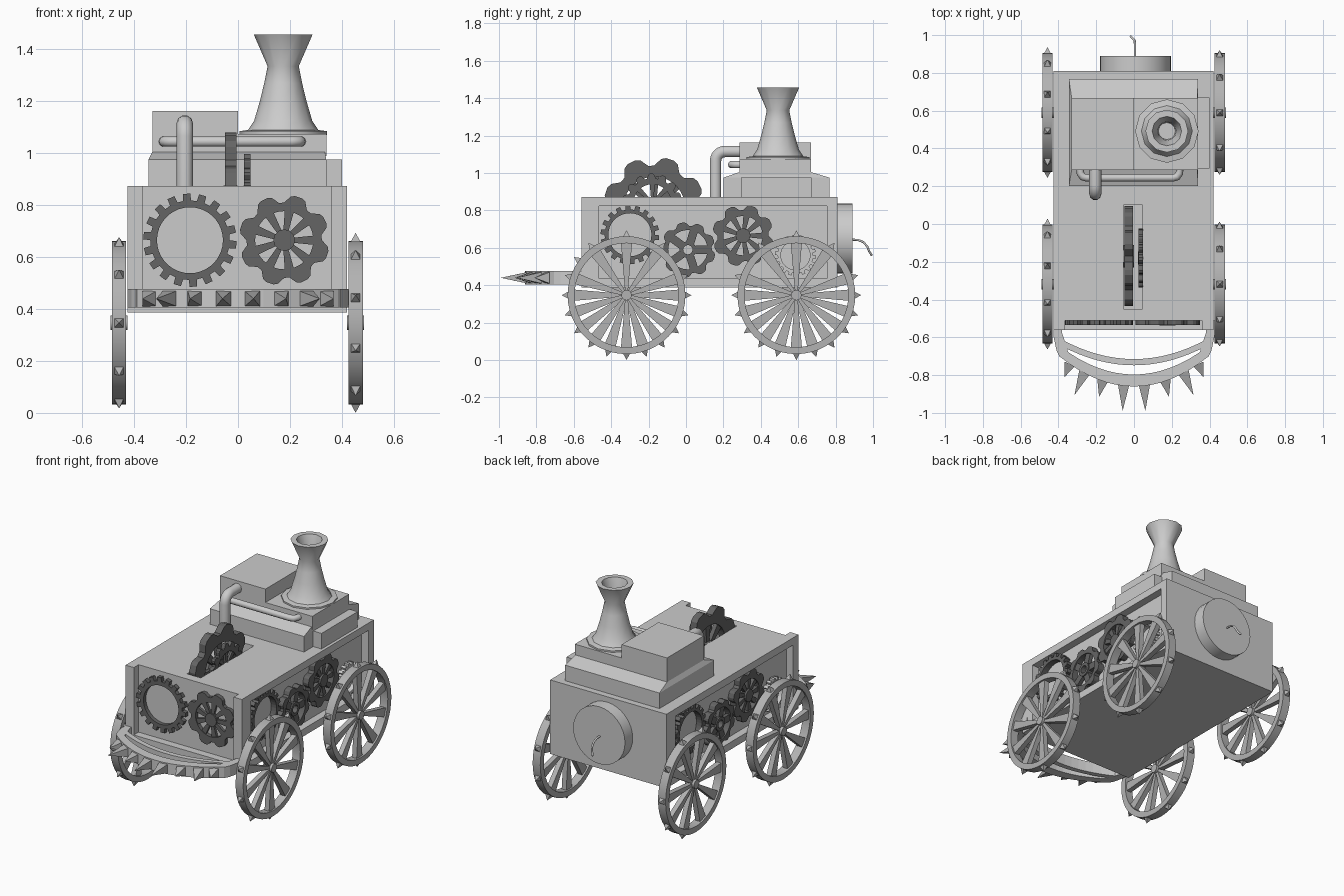
import bpy, bmesh, math
from mathutils import Vector, Matrix

if "Cube" in bpy.data.objects:
    bpy.data.objects.remove(bpy.data.objects["Cube"])

def mat(name, g):
    m = bpy.data.materials.new(name)
    m.diffuse_color = (g, g, g, 1)
    m.use_nodes = True
    m.node_tree.nodes["Principled BSDF"].inputs["Base Color"].default_value = m.diffuse_color
    return m
DARK, STEEL = mat("dark_iron", 0.13), mat("steel", 0.45)

def finish(name, bm, material=None, smooth=False):
    bmesh.ops.recalc_face_normals(bm, faces=bm.faces[:])
    me = bpy.data.meshes.new(name)
    bm.to_mesh(me)
    bm.free()
    ob = bpy.data.objects.new(name, me)
    bpy.context.collection.objects.link(ob)
    if material:
        me.materials.append(material)
    if smooth:
        bpy.ops.object.select_all(action='DESELECT')
        ob.select_set(True)
        bpy.context.view_layer.objects.active = ob
        bpy.ops.object.shade_smooth_by_angle(angle=math.radians(40))
    return ob

def loft(bm, rings, cap=True, loop=False):
    vs = [[bm.verts.new(p) for p in r] for r in rings]
    pairs = list(zip(vs, vs[1:])) + ([(vs[-1], vs[0])] if loop else [])
    for a, b in pairs:
        for i in range(len(a)):
            j = (i + 1) % len(a)
            bm.faces.new((a[i], a[j], b[j], b[i]))
    if cap and not loop:
        bm.faces.new(vs[0][::-1])
        bm.faces.new(vs[-1])

def rect(x0, x1, y0, y1, z):
    return [(x0, y0, z), (x1, y0, z), (x1, y1, z), (x0, y1, z)]

def box(name, *bounds):
    bm = bmesh.new()
    for x0, x1, y0, y1, z0, z1 in bounds:
        loft(bm, [rect(x0, x1, y0, y1, z0), rect(x0, x1, y0, y1, z1)])
    return finish(name, bm)

def polar(r, a, z=0):
    return (r * math.cos(a), r * math.sin(a), z)

def circle(r, z, n):
    return [polar(r, math.tau * i / n, z) for i in range(n)]

def spike(bm, base, tip, w):
    base, tip = Vector(base), Vector(tip)
    d = (tip - base).normalized()
    s = d.cross(Vector((0, 0, 1)))
    u = Vector((0, 0, 1))
    q = [bm.verts.new(base + s * w * i + u * w * j) for i, j in ((1, 1), (-1, 1), (-1, -1), (1, -1))]
    t = bm.verts.new(tip)
    bm.faces.new(q)
    for i in range(4):
        bm.faces.new((q[i], q[(i + 1) % 4], t))

# Tooth profiles: (fraction of pitch, height fraction)
SQUARE = [(0, 0), (.42, 0), (.48, 1), (.94, 1)]
LOBE = [(0, 0), (.18, 0), (.36, .8), (.48, 1), (.7, 1), (.82, .8)]
PLAIN = [(0, 1), (.25, 1), (.5, 1), (.75, 1)]

def gear(name, loc, normal, r, root, inner, depth, teeth, profile,
         spokes=0, w0=.01, w1=.02, hub=0, bore=0, spikes=0, turn=0, material=DARK):
    bm = bmesh.new()
    h = depth / 2
    pts = [((t + f) / teeth * math.tau, root + (r - root) * k) for t in range(teeth) for f, k in profile]
    loft(bm, [[polar(q, a, z) for a, q in pts] for z in (-h, h)][:2]
         + [[polar(inner, a, z) for a, q in pts] for z in (h, -h)], loop=True)
    for i in range(spokes):
        a = math.tau * i / spokes + turn
        c, s = math.cos(a), math.sin(a)
        hs, r0, r1 = h * .6, max(hub * .9, .005), inner + .004
        quad = [(r0, -w0), (r1, -w1), (r1, w1), (r0, w0)]
        loft(bm, [[(x * c - y * s, x * s + y * c, z) for x, y in quad] for z in (-hs, hs)])
    if hub and bore:
        loft(bm, [circle(hub, -h, 16), circle(hub, h, 16), circle(bore, h, 16), circle(bore, -h, 16)], loop=True)
    elif hub:
        loft(bm, [circle(hub, -h * 1.2, 12), circle(hub, h * 1.2, 12)])
    for i in range(spikes):
        a = math.tau * i / spikes + turn
        spike(bm, polar(r - .008, a), polar(r + .032, a), .021)
    n, up = Vector(normal), Vector((0, 0, 1))
    m = Matrix((up.cross(n), up, n)).transposed().to_4x4()
    bm.transform(Matrix.Translation(loc) @ m)
    return finish(name, bm, material, profile is PLAIN)

def tube(name, pts, r, material=None):
    cu = bpy.data.curves.new(name, 'CURVE')
    cu.dimensions = '3D'
    cu.bevel_depth, cu.bevel_resolution, cu.use_fill_caps = r, 3, True
    sp = cu.splines.new('POLY')
    sp.points.add(len(pts) - 1)
    for p, c in zip(sp.points, pts):
        p.co = (*c, 1)
    sp.use_smooth = True
    ob = bpy.data.objects.new(name, cu)
    bpy.context.collection.objects.link(ob)

# Body with recessed sides, recessed front and a slot in the roof
body = box("body", (-.425, .42, -.56, .81, .387, .873))
cutter = box("body_cutter", (.37, .6, -.465, .755, .435, .825), (-.6, -.375, -.505, .715, .435, .825),
             (-.365, .36, -.8, -.51, .43, 1), (-.055, .045, -.45, .10, .52, 1))
cutter.hide_render = True
mod = body.modifiers.new("cut", 'BOOLEAN')
mod.object, mod.operation, mod.solver = cutter, 'DIFFERENCE', 'EXACT'
bpy.context.view_layer.objects.active = body
bpy.ops.object.modifier_apply(modifier=mod.name)
bpy.data.objects.remove(cutter)

# Gears on the front and in the roof slot
gear("front_ring_gear", (-.185, -.522, .665), (0, -1, 0), .18, .153, .127, .027, 18, SQUARE)
gear("front_spoked_gear", (.178, -.522, .665), (0, -1, 0), .175, .145, .112, .027, 8, LOBE, 9, .01, .018, .042)
gear("roof_large_gear", (-.028, -.17, .815), (1, 0, 0), .272, .225, .165, .045, 8, LOBE, 8, .014, .026, .06)
gear("roof_small_gear", (.036, -.18, .84), (1, 0, 0), .157, .132, .1, .025, 14, LOBE, 8, .008, .014, .035)

# Side gear trains, the left one turned half a revolution
for side, s in (("right", 1), ("left", -1)):
    def place(y, z):
        return ((.39 if s > 0 else -.40), .125 + s * (y - .125), z)
    n = (s, 0, 0)
    gear(side + "_ring_gear", place(-.30, .67), n, .157, .135, .115, .04, 18, SQUARE)
    gear(side + "_hub_gear", place(.01, .59), n, .148, .128, .105, .04, 9, LOBE, 5, .022, .022, .045, .025)
    gear(side + "_spoked_gear", place(.305, .665), n, .165, .137, .105, .04, 8, LOBE, 9, .01, .017, .04)
    gear(side + "_small_ring_gear", place(.585, .56), n, .11, .095, .078, .03, 18, SQUARE, material=None)

# Spiked wheels
for side, s, turn in (("right", 1, math.pi / 10), ("left", -1, 0)):
    for end, y in (("front", -.318), ("rear", .59)):
        x = .453 if s > 0 else -.458
        gear(f"{end}_{side}_wheel", (x, y, .347), (s, 0, 0), .315, .315, .278, .055, 12, PLAIN,
             10, .008, .03, .028, spikes=10, turn=turn, material=STEEL)

# Front bumper: outer crescent, inner bow and two arms
def bow(name, half, yc0, ye0, yc1, ye1, z0, z1):
    bm = bmesh.new()
    secs = []
    for i in range(17):
        t = -1 + i / 8
        x = half * t
        a, b = yc0 + (ye0 - yc0) * t * t, yc1 + (ye1 - yc1) * t * t
        secs.append([(x, a, z0), (x, b, z0), (x, b, z1), (x, a, z1)])
    loft(bm, secs)
    return finish(name, bm)
bow("bumper_outer", .395, -.86, -.70, -.797, -.645, .405, .477)
bow("bumper_inner", .385, -.748, -.645, -.715, -.61, .405, .477)
for side, s in (("left", -1), ("right", 1)):
    bm = bmesh.new()
    plan = [(.425, -.51), (.425, -.60), (.41, -.67), (.393, -.705), (.345, -.69), (.365, -.625), (.38, -.58), (.385, -.51)]
    loft(bm, [[(s * x, y, z) for x, y in plan] for z in (.405, .477)])
    finish(side + "_bumper_arm", bm)
bm = bmesh.new()
for bx, by, tx, ty in ((.055, -.85, .06, -.99), (.165, -.825, .185, -.915), (.262, -.785, .315, -.905), (.34, -.74, .367, -.81)):
    for s in (-1, 1):
        spike(bm, (s * bx, by, .44), (s * tx, ty, .44), .03)
finish("bumper_spikes", bm, STEEL)

# Rear drum and its pull handle
bm = bmesh.new()
loft(bm, [circle(.188, 0, 32), circle(.188, .085, 32)])
bm.transform(Matrix.Translation((.008, .805, .65)) @ Matrix.Rotation(-math.pi / 2, 4, 'X'))
finish("rear_drum", bm, None, True)
tube("rear_handle", [(.005, .87, .645), (.005, .92, .642), (.005, .95, .63), (.004, .97, .605),
                     (-.004, .98, .58), (-.018, .993, .56)], .006)

# Boiler housing
bm = bmesh.new()
loft(bm, [rect(-.345, .34, .2, .768, .87), rect(-.345, .34, .2, .768, .975), rect(-.33, .335, .285, .668, 1.005)])
finish("housing_base", bm)
box("housing_side_step", (.3, .4, .295, .67, .87, .975))
box("housing_left_box", (-.33, 0, .285, .668, .99, 1.163))
box("housing_right_deck", (0, .34, .285, .668, .99, 1.075))

# Chimney
bm = bmesh.new()
prof = [(.168, 1.07), (.168, 1.085), (.135, 1.09), (.112, 1.125), (.09, 1.2), (.073, 1.27), (.06, 1.335),
        (.113, 1.457), (.078, 1.457), (.05, 1.36), (.045, 1.3)]
loft(bm, [circle(r, z, 12) for r, z in prof])
bm.transform(Matrix.Translation((.174, .492, 0)))
finish("chimney", bm, None, True)

# Pipes
bend = [(.158 + .05 * (1 - math.cos(a)), 1.065 + .05 * math.sin(a)) for a in [i * math.pi / 12 for i in range(7)]]
tube("upright_pipe", [(-.205, .158, .86)] + [(-.205, y, z) for y, z in bend] + [(-.205, .30, 1.115)], .032)
half = [(.265 - .0, .3), (.262, .268), (.25, .25), (.228, .244)]
tube("cross_pipe", [(-.022 - x, y, 1.045) for x, y in half] + [(-.022 + x, y, 1.045) for x, y in half[::-1]], .02)
